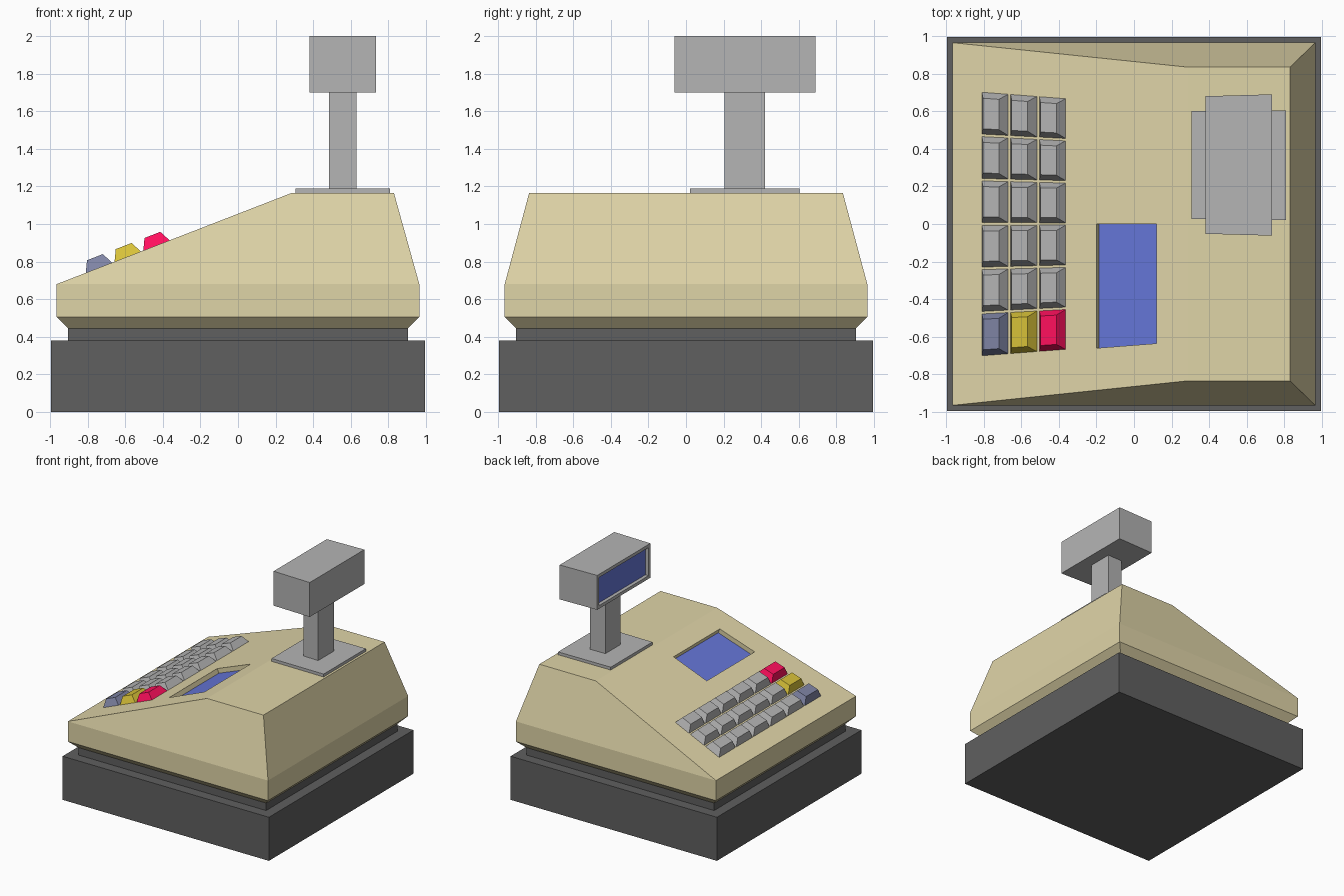
import bpy, bmesh
from mathutils import Vector

if "Cube" in bpy.data.objects:
    bpy.data.objects.remove(bpy.data.objects["Cube"])


def material(name, rgb):
    m = bpy.data.materials.new(name)
    m.diffuse_color = (*rgb, 1)
    m.use_nodes = True
    m.node_tree.nodes["Principled BSDF"].inputs["Base Color"].default_value = m.diffuse_color
    return m


TAN = material("tan", (0.74, 0.66, 0.39))
DARK = material("dark_grey", (0.115, 0.115, 0.115))
GREY = material("light_grey", (0.46, 0.46, 0.46))
BLUE = material("screen_blue", (0.13, 0.18, 0.68))
SLATE = material("slate", (0.21, 0.23, 0.37))
YELLOW = material("yellow", (0.68, 0.53, 0.04))
RED = material("red", (1.0, 0.005, 0.11))


def loft(name, rings, mat):
    """Closed solid through a stack of four-point rings."""
    bm = bmesh.new()
    loops = [[bm.verts.new(p) for p in ring] for ring in rings]
    for a, b in zip(loops, loops[1:]):
        for i in range(4):
            j = (i + 1) % 4
            bm.faces.new((a[i], a[j], b[j], b[i]))
    bm.faces.new(loops[0][::-1])
    bm.faces.new(loops[-1])
    bmesh.ops.recalc_face_normals(bm, faces=bm.faces)
    mesh = bpy.data.meshes.new(name)
    bm.to_mesh(mesh)
    bm.free()
    mesh.materials.append(mat)
    ob = bpy.data.objects.new(name, mesh)
    bpy.context.collection.objects.link(ob)
    return ob


def rect(x0, x1, y0, y1, z, taper=0.0):
    """Level ring; taper narrows its -x end in y."""
    return [(x0, y0 + taper, z), (x1, y0, z), (x1, y1, z), (x0, y1 - taper, z)]


def square(r, z):
    return rect(-r, r, -r, r, z)


def recessed_screen(owner, name, quad, normal, depth):
    """Cut a pocket into owner and lay a blue panel on its floor."""
    def level(h):
        return [Vector(p) + normal * h for p in quad]
    cutter = loft("pocket_cutter", [level(-depth - 0.01), level(0.05)], TAN)
    cutter.hide_render = True
    mod = owner.modifiers.new("pocket", 'BOOLEAN')
    mod.operation = 'DIFFERENCE'
    mod.solver = 'EXACT'
    mod.object = cutter
    bpy.context.view_layer.objects.active = owner
    bpy.ops.object.modifier_apply(modifier=mod.name)
    bpy.data.objects.remove(cutter)
    loft(name, [level(-depth - 0.01), level(-depth)], BLUE)


# Cash drawer with stepped neck
loft("drawer_base", [square(0.995, 0), square(0.995, 0.38),
                     square(0.905, 0.38), square(0.905, 0.445)], DARK)

# Wedge-shaped housing
R, Z0 = 0.965, 0.68
body = loft("housing", [square(0.905, 0.445), square(R, 0.505), square(R, Z0),
                        rect(0.285, 0.83, -0.835, 0.835, 1.165)], TAN)

# Sloping control panel: its sides converge towards the top
SLOPE = (1.165 - Z0) / (0.285 + R)
NORMAL = Vector((-SLOPE, 0, 1)).normalized()


def on_panel(x, v, h=0.0):
    d = x + R
    return Vector((x, v * (1 - 0.108 * d), Z0 + SLOPE * d)) + NORMAL * h


def panel_ring(x0, x1, v0, v1, h=0.0):
    return [on_panel(x0, v0, h), on_panel(x1, v0, h),
            on_panel(x1, v1, h), on_panel(x0, v1, h)]


recessed_screen(body, "panel_screen", panel_ring(-0.20, 0.12, -0.72, 0), NORMAL, 0.04)

# Keyboard: three columns of six keys, the nearest row coloured
for c, accent in enumerate((SLATE, YELLOW, RED)):
    x = -0.81 + 0.153 * c
    for r in range(6):
        v = -0.6 + 0.24 * r
        loft(f"key_{c + 1}_{r + 1}",
             [panel_ring(x, x + 0.14, v - 0.113, v + 0.113),
              panel_ring(x + 0.028, x + 0.112, v - 0.083, v + 0.083, 0.06)],
             accent if r == 0 else GREY)

# Customer display on its post
loft("display_plate", [rect(0.305, 0.81, 0.022, 0.605, z, 0.004) for z in (1.165, 1.19)], GREY)
loft("display_post", [rect(0.485, 0.63, 0.205, 0.42, z, 0.003) for z in (1.19, 1.70)], GREY)
head = loft("display_head", [rect(0.38, 0.735, -0.062, 0.69, z, 0.01) for z in (1.70, 2.0)], GREY)
recessed_screen(head, "display_screen",
                [(0.38, -0.025, 1.728), (0.38, 0.653, 1.728),
                 (0.38, 0.653, 1.972), (0.38, -0.025, 1.972)],
                Vector((-1, 0, 0)), 0.03)
